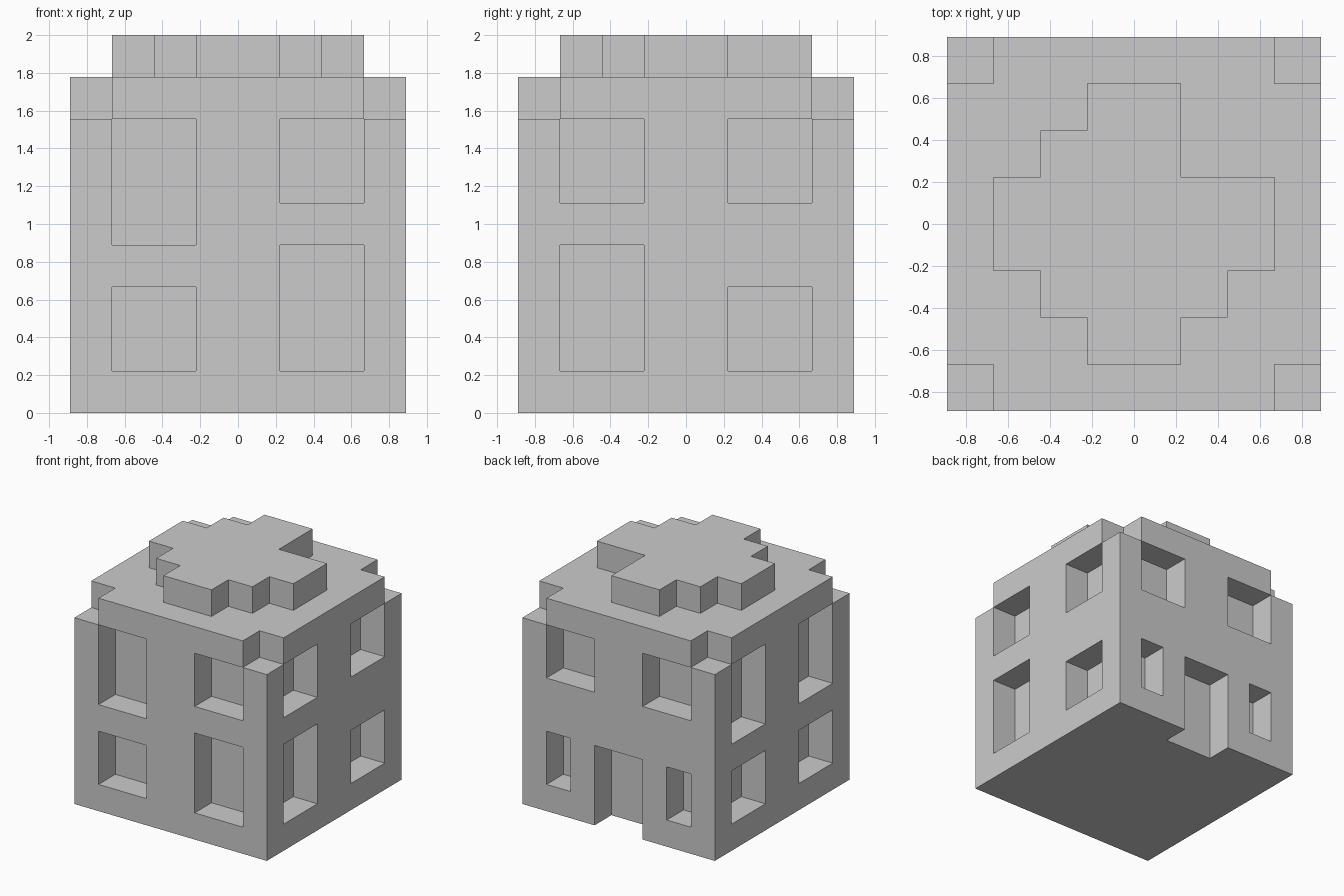
import bpy
import bmesh
from itertools import product
from mathutils import Vector

if "Cube" in bpy.data.objects:
    bpy.data.objects.remove(bpy.data.objects["Cube"])

UNIT = 2 / 9  # size of one block

stone = bpy.data.materials.new("grey_stone")
stone.use_nodes = True
stone.diffuse_color = (0.6, 0.6, 0.6, 1)
stone.node_tree.nodes["Principled BSDF"].inputs["Base Color"].default_value = (0.6, 0.6, 0.6, 1)


def finish(bm, name):
    bmesh.ops.recalc_face_normals(bm, faces=bm.faces)
    bmesh.ops.scale(bm, vec=(UNIT, UNIT, UNIT), verts=bm.verts)
    mesh = bpy.data.meshes.new(name)
    bm.to_mesh(mesh)
    bm.free()
    mesh.materials.append(stone)
    obj = bpy.data.objects.new(name, mesh)
    bpy.context.scene.collection.objects.link(obj)


def box(x, y, z):
    """Set of unit blocks inside three (start, end) ranges."""
    return set(product(range(*x), range(*y), range(*z)))


def block_mesh(cells):
    """Outer skin of a set of unit blocks, flat areas merged."""
    bm = bmesh.new()
    for cell in cells:
        centre = Vector(cell) + Vector((0.5, 0.5, 0.5))
        for axis, sign in product(range(3), (-1, 1)):
            step = [0, 0, 0]
            step[axis] = sign
            if tuple(c + s for c, s in zip(cell, step)) in cells:
                continue
            n = Vector(step) / 2
            u = Vector((n.y, n.z, n.x))
            v = n.cross(u) * 2
            corners = (-u - v, u - v, u + v, v - u)
            bm.faces.new([bm.verts.new(centre + n + c) for c in corners])
    bmesh.ops.remove_doubles(bm, verts=bm.verts, dist=0.001)
    bmesh.ops.dissolve_limit(bm, angle_limit=0.01, verts=bm.verts, edges=bm.edges)
    return bm


# Solid house block, then the notched upper corners
LOW, HIGH = (-3, -1), (1, 3)
FRONT = BACK_SIDE = (-4, -3)
FAR = (3, 4)
house = box((-4, 4), (-4, 4), (0, 8))
for cx, cy in product((FRONT, FAR), repeat=2):
    house -= box(cx, cy, (7, 8))

# Front windows
for x, z in ((LOW, (4, 7)), (LOW, (1, 3)), (HIGH, (5, 7)), (HIGH, (1, 4))):
    house -= box(x, FRONT, z)

# Windows on the +x wall
for y, z in ((LOW, (5, 7)), (LOW, (1, 4)), (HIGH, (5, 7)), (HIGH, (1, 3))):
    house -= box(FAR, y, z)

# Windows on the -x wall
for y, z in product((LOW, HIGH), ((4, 7), (1, 3))):
    house -= box(BACK_SIDE, y, z)

# Back windows and doorway
for x, z in ((LOW, (5, 7)), (HIGH, (5, 7)), ((-3, -2), (1, 3)), ((2, 3), (1, 3)), ((-1, 1), (0, 3))):
    house -= box(x, FAR, z)

finish(block_mesh(house), "house_walls")

# Stepped roof cap: a cross with three filled inner corners
cap = box((-3, 3), (-1, 1), (8, 9)) | box((-1, 1), (-3, 3), (8, 9))
for x, y in ((-2, -2), (1, -2), (-2, 1)):
    cap.add((x, y, 8))
finish(block_mesh(cap), "roof_cap")
